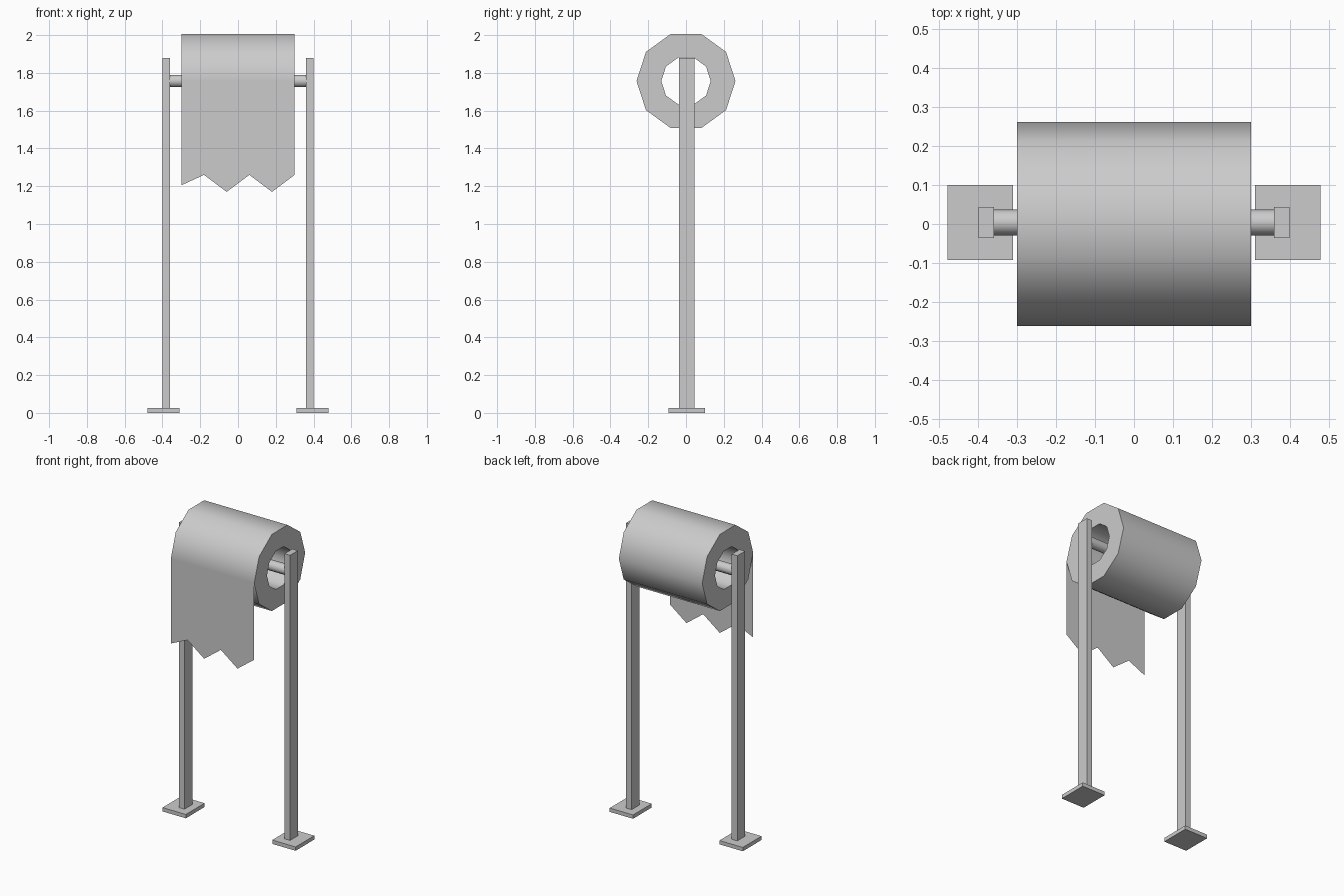
import bpy, bmesh, math
from mathutils import Matrix, Vector

if "Cube" in bpy.data.objects:
    bpy.data.objects.remove(bpy.data.objects["Cube"])

SIDES = 10
AXLE_Z = 1.757
FRAME_Y = 0.004
ROLL_R, CORE_R, HALF_W = 0.262, 0.131, 0.30


def make_object(name, bm):
    bmesh.ops.recalc_face_normals(bm, faces=bm.faces)
    mesh = bpy.data.meshes.new(name)
    bm.to_mesh(mesh)
    bm.free()
    obj = bpy.data.objects.new(name, mesh)
    bpy.context.collection.objects.link(obj)
    return obj


def smooth(obj):
    bpy.ops.object.select_all(action='DESELECT')
    obj.select_set(True)
    bpy.context.view_layer.objects.active = obj
    bpy.ops.object.shade_smooth_by_angle(angle=math.radians(40))


def mirrored_box(name, lo, hi):
    bm = bmesh.new()
    lo, hi = Vector(lo), Vector(hi)
    bmesh.ops.create_cube(bm, size=1, matrix=Matrix.Translation((lo + hi) / 2)
                          @ Matrix.Diagonal((*(hi - lo), 1)))
    obj = make_object(name, bm)
    obj.modifiers.new("Mirror", 'MIRROR')
    return obj


def ring(bm, x, radius, y):
    step = math.tau / SIDES
    return [bm.verts.new((x, y + radius * math.cos(i * step),
                          AXLE_Z + radius * math.sin(i * step)))
            for i in range(SIDES)]


# Stand: posts and foot plates on both sides
mirrored_box("post", (0.36, FRAME_Y - 0.04, 0.025), (0.40, FRAME_Y + 0.04, 1.88))
mirrored_box("foot_plate", (0.311, FRAME_Y - 0.096, 0), (0.479, FRAME_Y + 0.096, 0.025))

# Axle between the posts
bm = bmesh.new()
a, b = ring(bm, -0.36, 0.0335, FRAME_Y), ring(bm, 0.36, 0.0335, FRAME_Y)
for i in range(SIDES):
    j = (i + 1) % SIDES
    bm.faces.new((a[i], a[j], b[j], b[i]))
bm.faces.new(a)
bm.faces.new(b)
smooth(make_object("axle", bm))

# Paper roll: thick tube with an open core
bm = bmesh.new()
rings = [ring(bm, x, r, 0) for x, r in ((-HALF_W, ROLL_R), (HALF_W, ROLL_R),
                                        (HALF_W, CORE_R), (-HALF_W, CORE_R))]
for k in range(4):
    a, b = rings[k], rings[(k + 1) % 4]
    for i in range(SIDES):
        j = (i + 1) % SIDES
        bm.faces.new((a[i], a[j], b[j], b[i]))
smooth(make_object("paper_roll", bm))

# Hanging sheet with a torn zigzag edge
bm = bmesh.new()
torn = [1.205, 1.26, 1.17, 1.26, 1.17, 1.26]
outline = [(-HALF_W + 0.12 * i, z) for i, z in enumerate(torn)]
outline += [(HALF_W, AXLE_Z), (-HALF_W, AXLE_Z)]
bm.faces.new([bm.verts.new((x, -ROLL_R, z)) for x, z in outline])
sheet = make_object("hanging_sheet", bm)
if sheet.data.polygons[0].normal.y > 0:
    sheet.data.flip_normals()
